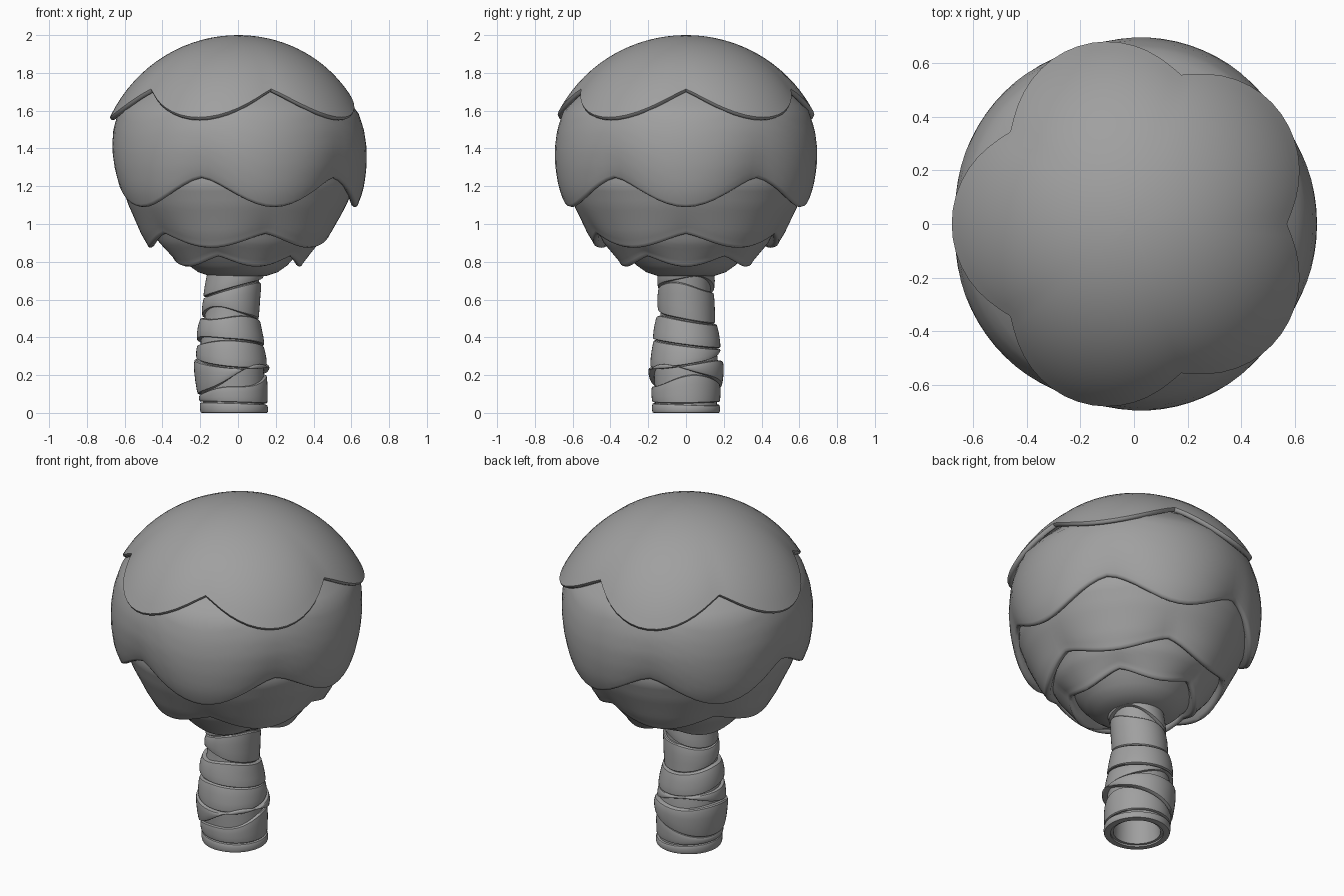
import bpy
import bmesh
from math import sin, cos, pi, radians

cube = bpy.data.objects.get("Cube")
if cube:
    bpy.data.objects.remove(cube, do_unlink=True)

grey = bpy.data.materials.new("matte grey")
grey.use_nodes = True
grey.diffuse_color = (0.35, 0.35, 0.35, 1)
bsdf = grey.node_tree.nodes["Principled BSDF"]
bsdf.inputs["Base Color"].default_value = grey.diffuse_color
bsdf.inputs["Roughness"].default_value = 0.8

SIDES = 80


def lerp_table(table, z):
    """Interpolate a value from (z, value) pairs sorted by rising z."""
    if z <= table[0][0]:
        return table[0][1]
    for (za, a), (zb, b) in zip(table, table[1:]):
        if z <= zb:
            return a + (b - a) * (z - za) / (zb - za)
    return table[-1][1]


def loft(name, rings, close_loop=False, angle=40):
    """Skin a list of closed rings with quads."""
    bm = bmesh.new()
    rows = [[bm.verts.new(p) for p in ring] for ring in rings]
    pairs = list(zip(rows, rows[1:]))
    if close_loop:
        pairs.append((rows[-1], rows[0]))
    for a, b in pairs:
        n = len(a)
        for i in range(n):
            j = (i + 1) % n
            bm.faces.new((a[i], a[j], b[j], b[i]))
    bmesh.ops.remove_doubles(bm, verts=bm.verts, dist=0.0002)
    bmesh.ops.recalc_face_normals(bm, faces=bm.faces)
    mesh = bpy.data.meshes.new(name)
    bm.to_mesh(mesh)
    bm.free()
    mesh.materials.append(grey)
    obj = bpy.data.objects.new(name, mesh)
    bpy.context.collection.objects.link(obj)
    bpy.ops.object.select_all(action="DESELECT")
    obj.select_set(True)
    bpy.context.view_layer.objects.active = obj
    bpy.ops.object.shade_smooth_by_angle(angle=radians(angle))


# Leaf layers: shells with a five-lobed, rolled lower rim
def leaf_layer(name, radius, top, peak, valley, phase, sharp, lobe, recess, dome=False):
    steps = 16

    def point(a, t, inset=0.0, lift=0.0):
        w = abs(sin(2.5 * (a - phase))) ** sharp
        rim = peak + (valley - peak) * w
        z = top + (rim - top) * (t * t if dome else t)
        r = radius(z) + t ** 3 * (lobe * w - recess * (1 - w))
        r = max(r - inset, 0)
        return (0.99 * r * cos(a), 1.015 * r * sin(a), z + lift)

    angles = [2 * pi * i / SIDES for i in range(SIDES)]
    rings = [[point(a, k / steps) for a in angles] for k in range(steps + 1)]
    for inset, lift in ((0.006, -0.012), (0.02, -0.016), (0.035, -0.006), (0.06, 0.06)):
        rings.append([point(a, 1, inset, lift) for a in angles])
    loft(name, rings, angle=50)


def crown_radius(z):
    return 0.70 * max(1 - (abs(z - 1.3) / 0.7) ** 2.15, 0) ** 0.5


def table_radius(*table):
    return lambda z: lerp_table(table, z)


leaf_layer("leaf_crown", crown_radius, 2.0, 1.715, 1.565, 0, 1.15, 0.03, 0.0, dome=True)
leaf_layer("leaf_upper_layer",
           table_radius((1.08, .63), (1.14, .655), (1.2, .673), (1.3, .687), (1.4, .688),
                        (1.5, .673), (1.6, .64), (1.7, .54), (1.8, .40)),
           1.8, 1.26, 1.105, pi / 5, 1.5, 0.002, 0.038)
leaf_layer("leaf_middle_layer",
           table_radius((.87, .465), (.95, .515), (1.1, .585), (1.2, .62), (1.3, .62)),
           1.3, 0.965, 0.89, 0, 1.2, 0.007, 0.025)
leaf_layer("leaf_lower_layer",
           table_radius((.76, .31), (.8, .345), (.9, .43), (1.0, .48), (1.1, .48)),
           1.1, 0.845, 0.79, pi / 5, 1.2, 0.01, 0.025)

# Closed underside of the crown
under = ((.42, 1.0), (.38, .92), (.315, .84), (.26, .78), (.21, .745), (.15, .725), (.08, .72), (0, .72))
loft("leaf_underside",
     [[(r * cos(2 * pi * i / SIDES), r * sin(2 * pi * i / SIDES), z) for i in range(SIDES)]
      for r, z in under], angle=60)

# Trunk: hollow leaning core wrapped in bark bands that part into leaf-shaped gaps
LEAN = ((0, -.02), (.25, -.035), (.45, -.045), (.6, -.035), (.75, -.01))
GIRTH = ((0, .163), (.1, .163), (.25, .172), (.36, .158), (.5, .135), (.6, .132), (.75, .128))
TRUNK_SIDES = 48


def trunk_point(a, z, offset):
    r = lerp_table(GIRTH, z) + offset
    return (lerp_table(LEAN, z) + r * cos(a), r * sin(a), z)


trunk_angles = [2 * pi * i / TRUNK_SIDES for i in range(TRUNK_SIDES)]
core_path = [(0.01, -.035)] + [(0.01 + .79 * k / 16, 0) for k in range(17)] + [(.8, -.035)]
loft("trunk_core", [[trunk_point(a, z, o) for a in trunk_angles] for z, o in core_path], close_loop=True)


def seam(a, side, height, tilt, tilt_turn, gap, gap_turn):
    """Height of one lip of a seam; side is +1 above and -1 below it."""
    opening = 0.006 + gap * max(cos(a - radians(gap_turn)), 0) ** 3
    return height + tilt * cos(a - radians(tilt_turn)) + side * opening / 2


# height, tilt, direction of tilt, gap width, direction of gap
seams = ((-.003, 0, 0, 0, 0),
         (.052, .006, 200, .012, 60),
         (.155, .06, 350, .10, 310),
         (.27, .035, 120, .055, 110),
         (.365, .025, 250, .03, 200),
         (.5, .03, 250, .06, 235),
         (.655, .045, 350, .06, 40),
         (.78, 0, 0, 0, 0))
thickness = (.015, .017, .027, .018, .024, .017, .021)
section = ((0, -.02), (0, -.008), (.03, -.002), (.12, 0), (.35, .002),
           (.65, .002), (.88, 0), (.97, -.002), (1, -.008), (1, -.02))

for n, thick in enumerate(thickness):
    rings = []
    for t, o in section:
        depth = o if o == -.02 else o + thick
        rings.append([trunk_point(a, seam(a, 1, *seams[n]) * (1 - t)
                                  + seam(a, -1, *seams[n + 1]) * t, depth)
                      for a in trunk_angles])
    loft(f"bark_band_{n + 1}", rings, close_loop=True, angle=35)
